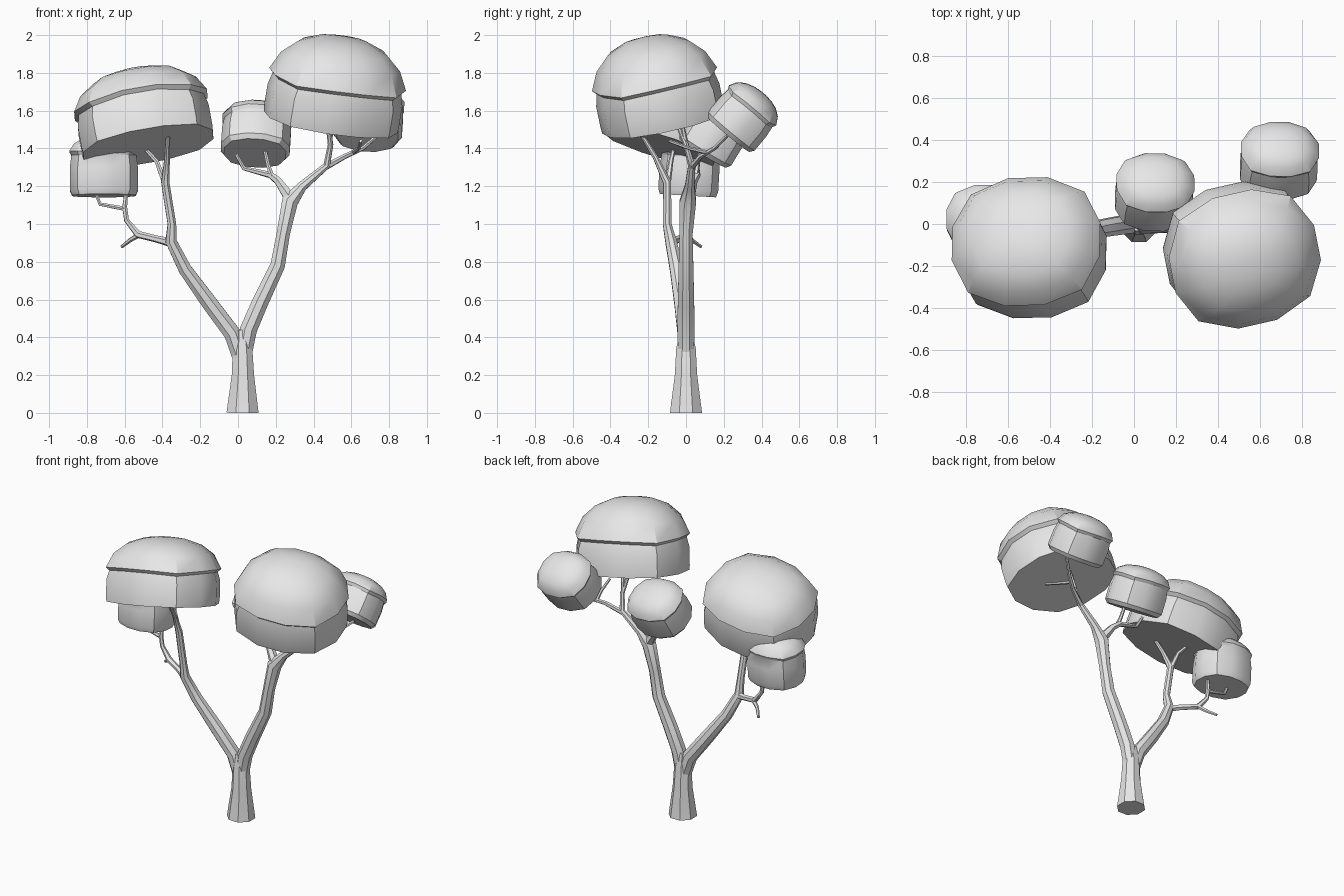
import bpy, bmesh, math
from mathutils import Vector, Quaternion, Matrix

if "Cube" in bpy.data.objects:
    bpy.data.objects.remove(bpy.data.objects["Cube"], do_unlink=True)

grey = bpy.data.materials.new("plain_grey")
grey.use_nodes = True
grey.diffuse_color = (0.8, 0.8, 0.8, 1)
grey.node_tree.nodes["Principled BSDF"].inputs["Base Color"].default_value = (0.8, 0.8, 0.8, 1)
UP = Vector((0, 0, 1))


def finish(bm, name, angle):
    bmesh.ops.recalc_face_normals(bm, faces=bm.faces)
    mesh = bpy.data.meshes.new(name)
    bm.to_mesh(mesh)
    bm.free()
    mesh.materials.append(grey)
    ob = bpy.data.objects.new(name, mesh)
    bpy.context.collection.objects.link(ob)
    bpy.ops.object.select_all(action="DESELECT")
    ob.select_set(True)
    bpy.context.view_layer.objects.active = ob
    bpy.ops.object.shade_smooth_by_angle(angle=math.radians(angle))


def skin_rings(bm, rings):
    """Bridge neighbouring vertex rings and close both ends."""
    n = len(rings[0])
    for a, b in zip(rings, rings[1:]):
        for i in range(n):
            j = (i + 1) % n
            bm.faces.new((a[i], a[j], b[j], b[i]))
    bm.faces.new(rings[0][::-1])
    bm.faces.new(rings[-1])


def limb(name, path, sides=8):
    """Tapered tube through (x, y, z, radius) points."""
    bm = bmesh.new()
    pts = [Vector(p[:3]) for p in path]
    frame, last, rings = Quaternion(), UP, []
    for k, p in enumerate(pts):
        before = (p - pts[k - 1]).normalized() if k else Vector()
        after = (pts[k + 1] - p).normalized() if k + 1 < len(pts) else Vector()
        tangent = (before + after).normalized()
        frame = last.rotation_difference(tangent) @ frame
        last = tangent
        ring = []
        for i in range(sides):
            a = math.tau * (i + 0.5) / sides
            ring.append(bm.verts.new(p + frame @ Vector((math.cos(a), math.sin(a), 0)) * path[k][3]))
        rings.append(ring)
    skin_rings(bm, rings)
    finish(bm, name, 40)


def canopy(name, base, axis, radius, wall, dome, foot, depth, turn=0, sides=12):
    """Rounded-square drum with a thin overhanging lip and a domed cap."""
    bm = bmesh.new()
    drum = [(foot, 0), (0.985, 0.12 * wall), (0.985, 0.6 * wall), (0.94, wall - 0.02)]
    cap = [(1, wall), (0.87, wall + 0.4 * dome), (0.65, wall + 0.74 * dome),
           (0.37, wall + 0.94 * dome), (0.14, wall + dome)]
    rings = []
    for k, (r, z) in enumerate(drum + cap):
        ring = []
        for i in range(sides):
            a = math.tau * (i + 0.5) / sides
            c, s = math.cos(a), math.sin(a)
            # squarish outline; the lip dips at the corners
            size = radius * r / (abs(c) ** 2.5 + abs(s) ** 2.5) ** 0.4
            dip = 0.06 * radius * abs(2 * c * s) if k in (3, 4) else 0
            ring.append(bm.verts.new((c * size, s * size * depth, z - dip)))
        rings.append(ring)
    skin_rings(bm, rings)
    tilt = UP.rotation_difference(Vector(axis)).to_matrix().to_4x4()
    spin = Matrix.Rotation(math.radians(turn), 4, "Z")
    bm.transform(Matrix.Translation(base) @ tilt @ spin)
    finish(bm, name, 32)


# Trunk and the two main boughs
limb("trunk", [(0.024, 0, 0, 0.092), (0.026, 0, 0.2, 0.064), (0.024, 0, 0.34, 0.056), (0.02, 0, 0.44, 0.035)])
limb("left_bough", [(0.01, 0, 0.3, 0.045), (-0.03, 0, 0.42, 0.048), (-0.15, -0.02, 0.58, 0.045),
                    (-0.28, -0.05, 0.76, 0.038), (-0.355, -0.08, 0.91, 0.032), (-0.35, -0.1, 1.0, 0.024),
                    (-0.385, -0.1, 1.22, 0.023), (-0.375, -0.16, 1.35, 0.015), (-0.37, -0.25, 1.5, 0.011)])
limb("right_bough", [(0.03, 0, 0.3, 0.045), (0.055, 0, 0.44, 0.049), (0.115, 0, 0.58, 0.047),
                     (0.21, 0, 0.78, 0.042), (0.24, 0, 0.95, 0.038), (0.275, 0.01, 1.12, 0.047),
                     (0.34, 0.02, 1.2, 0.028), (0.47, 0.03, 1.31, 0.02), (0.49, 0, 1.42, 0.015),
                     (0.47, -0.06, 1.57, 0.011)])

# Side branches and twigs on the left
limb("left_inner_twig", [(-0.38, -0.1, 1.2, 0.018), (-0.43, -0.08, 1.33, 0.013), (-0.51, -0.06, 1.42, 0.01)], 6)
limb("left_side_branch", [(-0.35, -0.08, 0.9, 0.024), (-0.43, -0.04, 0.92, 0.019), (-0.53, 0, 0.945, 0.02),
                          (-0.59, 0.01, 1.02, 0.014), (-0.6, 0.01, 1.09, 0.014), (-0.59, 0.02, 1.18, 0.01)], 6)
limb("left_low_twig", [(-0.52, 0, 0.945, 0.015), (-0.57, 0.03, 0.915, 0.012), (-0.615, 0.08, 0.88, 0.009)], 6)
limb("left_outer_twig", [(-0.595, 0.01, 1.08, 0.013), (-0.73, 0.02, 1.105, 0.011), (-0.76, 0.02, 1.18, 0.009)], 6)

# Side branches and twigs on the right
limb("middle_branch", [(0.28, 0.01, 1.13, 0.035), (0.21, 0.04, 1.23, 0.022), (0.17, 0.06, 1.26, 0.018),
                       (0.03, 0.06, 1.295, 0.012), (-0.01, 0.07, 1.37, 0.009)], 6)
limb("middle_twig", [(0.18, 0.05, 1.25, 0.015), (0.16, 0.06, 1.31, 0.012), (0.14, 0.08, 1.4, 0.01)], 6)
limb("right_side_branch", [(0.46, 0.03, 1.3, 0.018), (0.57, 0.08, 1.36, 0.014), (0.66, 0.15, 1.4, 0.012),
                           (0.74, 0.22, 1.47, 0.009)], 6)
limb("right_side_twig", [(0.61, 0.11, 1.38, 0.012), (0.64, 0.02, 1.4, 0.01), (0.65, -0.09, 1.44, 0.009)], 6)
limb("right_inner_twig", [(0.485, 0, 1.43, 0.013), (0.51, -0.03, 1.57, 0.01)], 6)

# Leaf canopies
canopy("left_large_canopy", (-0.475, -0.15, 1.415), (-0.17, 0.29, 0.94), 0.362, 0.24, 0.175, 0.975, 0.89)
canopy("right_large_canopy", (0.49, -0.12, 1.54), (0.16, -0.2, 0.97), 0.362, 0.245, 0.215, 0.975, 0.91, 12)
canopy("middle_small_canopy", (0.09, 0.09, 1.375), (0.06, 0.52, 0.85), 0.188, 0.21, 0.075, 0.88, 0.88)
canopy("right_small_canopy", (0.685, 0.225, 1.475), (0.05, 0.64, 0.77), 0.188, 0.205, 0.08, 0.88, 0.88)
canopy("left_small_canopy", (-0.71, 0.01, 1.15), (0, 0.06, 1), 0.186, 0.24, 0.08, 0.92, 0.88)
